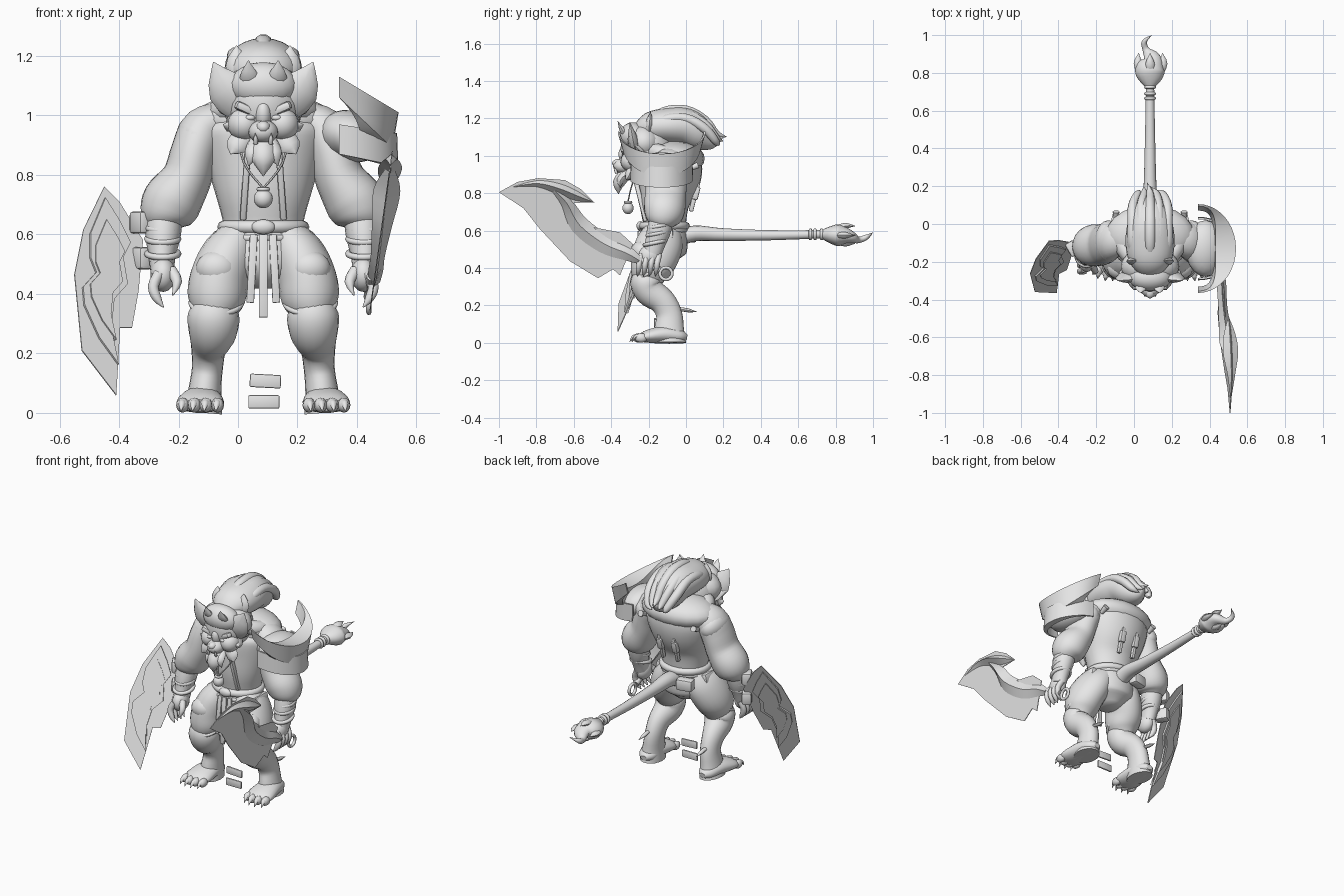
import bpy, bmesh, math
from mathutils import Vector, Euler

CX = 0.085  # symmetry plane of the figure
grey = bpy.data.materials.new("stone_grey")
grey.diffuse_color = (0.8, 0.8, 0.8, 1)


def finish(name, bm, angle=45, both=False):
    """Turn a bmesh into an object; both=True adds its mirrored twin."""
    bmesh.ops.remove_doubles(bm, verts=bm.verts, dist=0.0002)
    for side in ((1, -1) if both else (1,)):
        if side < 0:
            for v in bm.verts:
                v.co.x = 2 * CX - v.co.x
        bmesh.ops.recalc_face_normals(bm, faces=bm.faces)
        me = bpy.data.meshes.new(name)
        bm.to_mesh(me)
        me.materials.append(grey)
        me.shade_smooth()
        me.set_sharp_from_angle(angle=math.radians(angle))
        label = name + ("" if not both else "_a" if side > 0 else "_b")
        bpy.context.collection.objects.link(bpy.data.objects.new(label, me))
    bm.free()


def tube(name, pts, seg=18, both=False, sub=4, angle=45):
    """Loft along (x, y, z, half width, half depth) points, smoothed."""
    P = []
    for i in range(len(pts) - 1):
        a, b = pts[max(i - 1, 0)], pts[i]
        c, d = pts[i + 1], pts[min(i + 2, len(pts) - 1)]
        for k in range(sub):
            t = k / sub
            P.append([0.5 * (2 * q + (r - p) * t + (2 * p - 5 * q + 4 * r - s) * t * t
                             + (3 * q - p - 3 * r + s) * t ** 3) for p, q, r, s in zip(a, b, c, d)])
    P.append(list(pts[-1]))
    bm, rings = bmesh.new(), []
    for i, p in enumerate(P):
        t = (Vector(P[min(i + 1, len(P) - 1)][:3]) - Vector(P[max(i - 1, 0)][:3])).normalized()
        ref = Vector((1, 0, 0)) if abs(t.x) < 0.92 else Vector((0, 1, 0))
        u = (ref - t * ref.dot(t)).normalized()
        w = t.cross(u)
        ra, rb = max(p[3], 0.001), max(p[4], 0.001)
        rings.append([bm.verts.new(Vector(p[:3]) + u * ra * math.cos(2 * math.pi * k / seg)
                                   + w * rb * math.sin(2 * math.pi * k / seg)) for k in range(seg)])
    for r, s in zip(rings, rings[1:]):
        for k in range(seg):
            bm.faces.new((r[k], r[(k + 1) % seg], s[(k + 1) % seg], s[k]))
    bm.faces.new(rings[0])
    bm.faces.new(rings[-1])
    finish(name, bm, angle, both)


def blob(name, loc, size, rot=(0, 0, 0), both=False, seg=20):
    bm = bmesh.new()
    bmesh.ops.create_uvsphere(bm, u_segments=seg, v_segments=seg // 2 + 2, radius=1)
    R = Euler([math.radians(a) for a in rot]).to_matrix()
    for v in bm.verts:
        v.co = R @ Vector([a * b for a, b in zip(v.co, size)]) + Vector(loc)
    finish(name, bm, 60, both)


def box(name, loc, size, rot=(0, 0, 0), both=False, bevel=0.006):
    bm = bmesh.new()
    bmesh.ops.create_cube(bm, size=1)
    R = Euler([math.radians(a) for a in rot]).to_matrix()
    for v in bm.verts:
        v.co = Vector([a * b for a, b in zip(v.co, size)])
    bmesh.ops.bevel(bm, geom=bm.edges[:], offset=bevel, segments=2, affect='EDGES', profile=0.5)
    for v in bm.verts:
        v.co = R @ v.co + Vector(loc)
    finish(name, bm, 40, both)


def ring(name, loc, ra, rb, r, rot=(0, 0, 0), both=False):
    bm, n, m = bmesh.new(), 28, 8
    R = Euler([math.radians(a) for a in rot]).to_matrix()
    V = []
    for i in range(n):
        a = 2 * math.pi * i / n
        for j in range(m):
            b = 2 * math.pi * j / m
            p = Vector(((ra + r * math.cos(b)) * math.cos(a), (rb + r * math.cos(b)) * math.sin(a), r * math.sin(b)))
            V.append(bm.verts.new(R @ p + Vector(loc)))
    for i in range(n):
        for j in range(m):
            k, l = (i + 1) % n, (j + 1) % m
            bm.faces.new((V[i * m + j], V[k * m + j], V[k * m + l], V[i * m + l]))
    finish(name, bm, 60, both)


def plate(name, outline, place, depth, scale=1.0):
    """Flat cut-out; place maps 2D to 3D, depth is the thickness vector."""
    c = [sum(p[i] for p in outline) / len(outline) for i in (0, 1)]
    bm = bmesh.new()
    vs = [bm.verts.new(place(c[0] + (a - c[0]) * scale, c[1] + (b - c[1]) * scale) - Vector(depth) / 2)
          for a, b in outline]
    f = bm.faces.new(vs)
    new = bmesh.ops.extrude_face_region(bm, geom=[f])["geom"]
    bmesh.ops.translate(bm, verts=[v for v in new if isinstance(v, bmesh.types.BMVert)], vec=depth)
    bmesh.ops.triangulate(bm, faces=[g for g in bm.faces if len(g.verts) > 4])
    finish(name, bm, 20)


def spike(name, base, tip, r, flat=0.5, bend=(0, 0, 0), both=True):
    b, t = Vector(base), Vector(tip)
    m = b.lerp(t, 0.5) + Vector(bend)
    tube(name, [(*b, r * 0.8, r * flat * 0.8), (*m, r * 0.8, r * flat * 0.8), (*t, 0, 0)], 8, both, 3)


def shell(name, rx, ry, top, bot, flare, thick):
    """Curved crescent guard round the armoured shoulder, thickest outside."""
    bm, n, rows = bmesh.new(), 20, []
    for s in (0, 1):
        for k in range(5):
            row = []
            for i in range(n + 1):
                a = math.radians(-90 + 180 * i / n)
                q, f = 1 - math.cos(a), k / 4
                g = 1 - flare * (1 - f)
                inn = s * (0.008 + thick * math.cos(a))
                row.append(bm.verts.new((0.34 + (rx * g - inn) * math.cos(a), -0.13 + (ry * g - s * .01) * math.sin(a),
                                         (bot[0] + bot[1] * q) * (1 - f) + (top[0] + top[1] * q) * f)))
            rows.append(row)
    order = rows[:5] + rows[:4:-1]
    for r, s in zip(order, order[1:] + order[:1]):
        for i in range(n):
            bm.faces.new((r[i], r[i + 1], s[i + 1], s[i]))
    for i in (0, n):
        bm.faces.new([r[i] for r in order])
    finish(name, bm, 40)


# torso, pelvis, collar and belt
tube("torso", [(CX, -.12, .56, .13, .11), (CX, -.115, .64, .135, .115), (CX, -.115, .75, .165, .135),
               (CX, -.09, .87, .2, .165), (CX, -.08, .96, .21, .165), (CX, -.09, 1.03, .14, .13), (CX, -.1, 1.07, .05, .05)], 28)
tube("pelvis", [(CX, -.12, .63, .135, .115), (CX, -.12, .55, .15, .13), (CX, -.13, .48, .14, .125), (CX, -.13, .42, .05, .06)], 24)
blob("collar", (CX, -.06, .985), (.235, .16, .095))
ring("back_hood", (CX, -.08, 1.0), .15, .13, .045, (-15, 0, 0))
ring("belt", (CX, -.117, .625), .133, .116, .022)
ring("lower_belt", (CX, -.118, .595), .133, .118, .013, (4, 0, 0))
blob("buckle", (CX, -.245, .625), (.04, .02, .025))
box("pouch", (-.01, .02, .57), (.1, .06, .07), (0, 0, 12), bevel=.015)
box("hip_pocket", (-.07, -.13, .58), (.04, .12, .06), (0, 12, 0), True, .012)
box("jacket_edge", (CX - .06, -.245, .77), (.022, .025, .25), (14, 4, 0), True)
box("back_buckle", (CX - .05, .055, .8), (.035, .03, .07), (-14, 0, 0), True)
box("back_strap", (CX - .05, .045, .78), (.02, .025, .16), (-14, 0, 0), True)
tube("back_post", [(-.095, .02, .93, .012, .012), (-.095, .065, .95, .018, .018)], 10, True)
box("sash_middle", (CX, -.262, .46), (.03, .012, .28), (-4, 0, 0), bevel=.003)
box("sash_side", (CX - .038, -.255, .485), (.026, .012, .23), (-4, 3, 0), True, .003)

# legs and feet
tube("thigh", [(.02, -.12, .6, .07, .1), (-.025, -.14, .53, .095, .125), (-.062, -.17, .45, .1, .125),
               (-.073, -.195, .38, .096, .105), (-.08, -.205, .33, .07, .08)], 22, True)
blob("thigh_pad", (-.07, -.235, .485), (.072, .06, .062), (20, 0, 0), True)
ring("trouser_cuff", (-.073, -.2, .37), .085, .088, .009, (25, 0, 0), True)
tube("shin", [(-.08, -.21, .39, .05, .05), (-.082, -.215, .335, .085, .082), (-.085, -.195, .275, .082, .08), (-.098, -.125, .22, .06, .07),
              (-.103, -.09, .15, .052, .07), (-.112, -.09, .07, .056, .08), (-.118, -.09, .0, .065, .09)], 20, True)
tube("foot", [(-.115, .005, .03, .02, .015), (-.117, -.03, .035, .05, .035), (-.122, -.11, .045, .068, .045),
              (-.127, -.2, .035, .08, .036), (-.13, -.25, .025, .065, .02)], 18, True)
for i in range(4):
    x = -.186 + i * .039
    y = -.24 - .012 * (i in (1, 2))
    blob("toe", (x, y, .026), (.022, .035, .025), both=True, seg=12)
    spike("toe_claw", (x, y - .01, .036), (x - .006, y - .05, .004), .015, .9, (0, 0, .01))
spike("heel_spur", (-.11, -.03, .18), (-.11, .06, .165), .014, .9)

# arms, bracers and hands
blob("shoulder", (-.135, -.09, .925), (.07, .11, .08), (0, -25, 0), True)
tube("sleeve", [(-.03, -.08, 1.0, .05, .07), (-.11, -.085, .955, .078, .1), (-.145, -.1, .88, .08, .11), (-.172, -.11, .79, .084, .11),
                (-.222, -.115, .71, .1, .11), (-.245, -.125, .655, .085, .09), (-.25, -.13, .62, .05, .05)], 22, True)
tube("forearm", [(-.245, -.125, .68, .06, .065), (-.252, -.145, .6, .06, .065), (-.255, -.165, .53, .046, .055),
                 (-.255, -.18, .48, .04, .05)], 18, True)
for z, y in ((.625, -.14), (.585, -.15), (.535, -.165)):
    ring("bracer_band", (-.253, y, z), .052, .058, .011, (12, 0, 0), True)
blob("palm", (-.252, -.195, .465), (.043, .06, .058), (20, 0, 0), True)
for i in range(4):
    y = -.245 + i * .032
    tube("finger", [(-.265, y + .005, .47, .018, .017), (-.285, y - .005, .425, .018, .016),
                    (-.272, y - .01, .385, .015, .014), (-.25, y - .015, .355, .002, .002)], 10, True, 3)
tube("thumb", [(-.225, -.22, .48, .02, .018), (-.205, -.25, .44, .017, .016), (-.22, -.265, .395, .002, .002)], 10, True, 3)

# head, face and whiskers
blob("head", (CX, -.21, 1.04), (.135, .14, .145))
blob("mane", (CX, -.225, 1.07), (.155, .1, .1))
blob("cheek", (CX - .065, -.29, .97), (.055, .06, .055), both=True)
blob("muzzle", (CX, -.335, .945), (.05, .055, .04))
blob("nose", (CX, -.365, .96), (.024, .03, .022), seg=14)
blob("nose_bridge", (CX, -.325, 1.0), (.028, .035, .05), (15, 0, 0), seg=14)
blob("jaw", (CX, -.32, .895), (.045, .05, .028))
box("brow", (CX - .055, -.325, 1.02), (.085, .035, .028), (0, 24, 14), True, .01)
blob("eye", (CX - .045, -.335, .992), (.018, .012, .01), both=True, seg=12)
spike("fang", (CX - .025, -.37, .905), (CX - .027, -.385, .94), .009, 1)
blob("forehead", (CX, -.28, 1.1), (.115, .075, .08), (25, 0, 0))
spike("mane_horn", (.03, -.27, 1.03), (-.083, -.3, 1.18), .085, .4, (-.012, 0, -.012))
spike("ear", (.03, -.2, 1.12), (-.005, -.19, 1.235), .055, .5, (-.012, 0, 0))
spike("brow_tuft", (.05, -.29, 1.08), (.035, -.365, 1.185), .04, .5, (-.005, -.01, 0))
spike("temple_tuft", (.02, -.24, 1.02), (-.09, -.28, 1.06), .065, .5)
spike("cheek_tuft", (.02, -.27, .99), (-.05, -.3, .97), .06, .6, (0, 0, -.015))
spike("jaw_tuft", (.03, -.29, .94), (-.025, -.32, .87), .045, .6, (-.01, 0, -.01))
spike("beard_side", (.06, -.31, .91), (.035, -.35, .83), .032, .8, (0, -.02, 0))
spike("beard", (CX, -.32, .91), (CX, -.36, .795), .05, .8, (0, -.02, 0), False)

# swept hair
tube("hair", [(CX, -.27, 1.13, .05, .03), (CX, -.2, 1.15, .11, .08), (CX, -.1, 1.16, .13, .095), (CX, 0, 1.155, .12, .1),
              (CX, .08, 1.11, .095, .085), (CX, .14, 1.085, .05, .05), (CX, .2, 1.1, 0, 0)], 24)
for i in range(-2, 3):
    x, d = CX + i * .045, abs(i) * .022
    tube("hair_lock", [(x * .6 + CX * .4, -.24, 1.17 - d, .012, .012), (x, -.12, 1.235 - d, .028, .026), (x, 0, 1.243 - d, .03, .027),
                       (x, .1, 1.19 - d, .026, .026), (x * .7 + CX * .3, .16, 1.12 - d, .02, .02),
                       (x * .4 + CX * .6 - .015, .22 - d, 1.1 - d, 0, 0)], 10)

# necklace
tube("cord", [(.0, -.25, .95, .004, .004), (.02, -.29, .84, .004, .004), (CX, -.31, .755, .004, .004)], 6, True)
blob("pendant", (CX, -.31, .72), (.032, .03, .032))
ring("pendant_collar", (CX, -.31, .752), .016, .016, .007)

# shoulder armour
shell("shoulder_guard", .2, .235, (1.01, .12), (.89, .17), .1, .1)
shell("lower_guard", .195, .165, (.94, .03), (.83, .04), -.02, .03)
blob("shoulder_cap", (.38, -.13, .93), (.11, .15, .085), (0, 20, 0))

# tail with rings and flame tuft
tube("tail", [(CX, -.04, .56, .05, .045), (CX, .05, .585, .045, .042), (CX, .2, .578, .034, .034), (CX, .45, .575, .027, .027),
              (CX, .72, .58, .022, .022)], 16)
for y in (.665, .69, .725):
    ring("tail_band", (CX, y, .58), .023, .023, .009, (90, 0, 0))
tube("tail_flame", [(CX, .72, .58, .02, .02), (CX, .77, .578, .065, .045), (CX, .82, .575, .078, .058), (CX + .01, .875, .568, .05, .035),
                    (CX - .02, .92, .55, .02, .018), (CX - .03, .965, .565, .014, .014), (CX + .01, 1.0, .59, 0, 0)], 16)
for x, z in ((-.06, 0), (.065, 0), (0, .045), (0, -.04)):
    spike("flame_lick", (CX + x * .7, .8, .575 + z * .7), (CX + x, .905, .575 + z * 1.1), .03, .7, (x * .2, 0, z * .2), False)

# arm blade: thin sheet with a raised core
guard = [(-.45, .76), (-.4, .71), (-.32, .58), (-.335, .41), (-.357, .286), (-.397, .286), (-.41, .06),
         (-.525, .21), (-.55, .465), (-.52, .616)]
on_guard = lambda x, z: Vector((x, -.09 + .42 * (z - .76) + .5 * (x + .45), z))
plate("arm_blade_sheet", guard, on_guard, (.002, -.004, .002))
core = [(-.45, .72), (-.4, .64), (-.365, .57), (-.39, .52), (-.375, .43), (-.42, .38), (-.43, .28), (-.405, .16),
        (-.47, .25), (-.52, .36), (-.525, .42), (-.48, .47), (-.5, .52), (-.5, .6)]
plate("arm_blade_core", core, on_guard, (.01, -.02, .008))
plate("arm_blade_ridge", core, on_guard, (.016, -.03, .012), .72)
for z in (.64, .52):
    box("arm_blade_clamp", (-.325, -.13, z), (.055, .08, .075), (0, 0, 30), bevel=.012)

# hand blade: thin sheet, hooked crescent core, grip and ring
sword = [(-1, .805), (-.9, .86), (-.79, .88), (-.647, .87), (-.56, .82), (-.49, .75), (-.6, .748), (-.58, .67), (-.51, .62),
         (-.353, .59), (-.283, .527), (-.353, .36), (-.39, .393), (-.47, .345), (-.62, .436), (-.78, .607), (-.87, .72)]
lean = lambda z: .445 + .14 * (z - .35)
plate("hand_blade_sheet", sword, lambda y, z: Vector((lean(z), y, z)), (.004, 0, 0))
hook = [(-.94, .83, 0, 0), (-.8, .852, .02, .018), (-.68, .825, .04, .03), (-.58, .785, .03, .026), (-.49, .75, 0, 0)]
neck = [(-.72, .83, .01, .01), (-.64, .75, .045, .03), (-.57, .63, .034, .05), (-.44, .53, .024, .05),
        (-.32, .48, .025, .04), (-.25, .44, .02, .02)]
for part, path in (("hand_blade_hook", hook), ("hand_blade_core", neck)):
    tube(part, [(lean(z), y, z, a, b) for y, z, a, b in path], 4, angle=25)
tube("grip", [(.45, -.28, .46, .018, .018), (.44, -.14, .39, .018, .018)], 12)
ring("pommel_ring", (.44, -.107, .37), .032, .032, .009, (0, 90, 0))

# small tablets between the feet
box("tablet_upper", (.092, -.165, .107), (.105, .012, .045), (0, 3, 0), bevel=.005)
box("tablet_lower", (.087, -.165, .037), (.105, .012, .045), bevel=.005)
